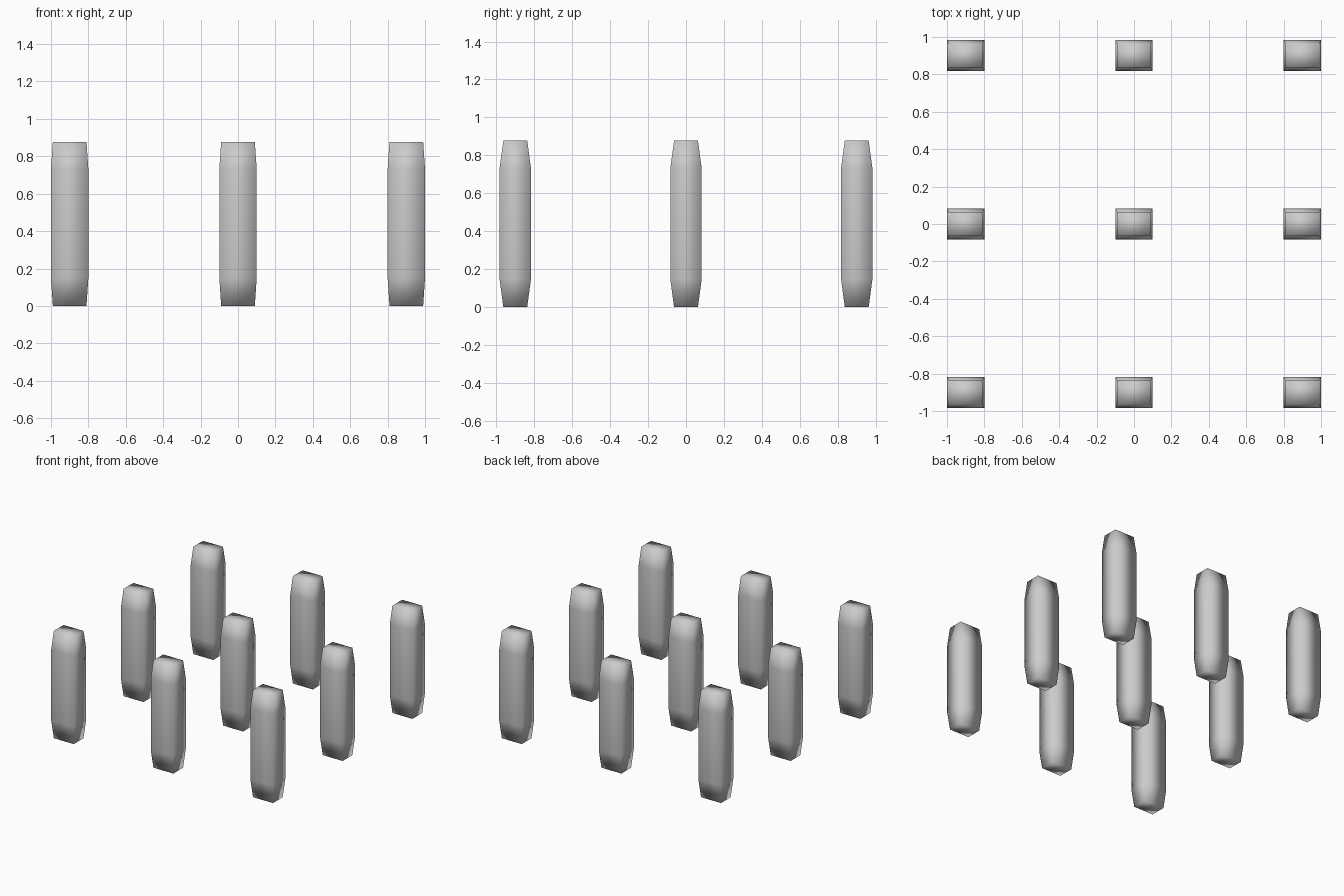
import bpy, bmesh

if "Cube" in bpy.data.objects:
    bpy.data.objects.remove(bpy.data.objects["Cube"])

# Cross-sections of one pillar: (z, half width x, half depth y)
SECTIONS = [(0.0, 0.09, 0.063), (0.15, 0.1, 0.083),
            (0.73, 0.1, 0.083), (0.877, 0.09, 0.063)]


def pillar_mesh():
    bm = bmesh.new()
    rings = [[bm.verts.new((sx * hx, sy * hy, z))
              for sx, sy in ((-1, -1), (1, -1), (1, 1), (-1, 1))]
             for z, hx, hy in SECTIONS]
    for low, high in zip(rings, rings[1:]):
        for i in range(4):
            j = (i + 1) % 4
            bm.faces.new((low[i], low[j], high[j], high[i]))
    bm.faces.new(rings[0][::-1])
    bm.faces.new(rings[-1])
    # Soft shading over the whole pillar
    for f in bm.faces:
        f.smooth = True
    mesh = bpy.data.meshes.new("pillar")
    bm.to_mesh(mesh)
    bm.free()
    return mesh


# Three by three grid of pillars
mesh = pillar_mesh()
for row, y in zip(("front", "middle", "back"), (-0.9, 0, 0.9)):
    for col, x in zip(("left", "centre", "right"), (-0.9, 0, 0.9)):
        ob = bpy.data.objects.new(f"pillar_{row}_{col}", mesh)
        ob.location = (x, y, 0)
        bpy.context.collection.objects.link(ob)
